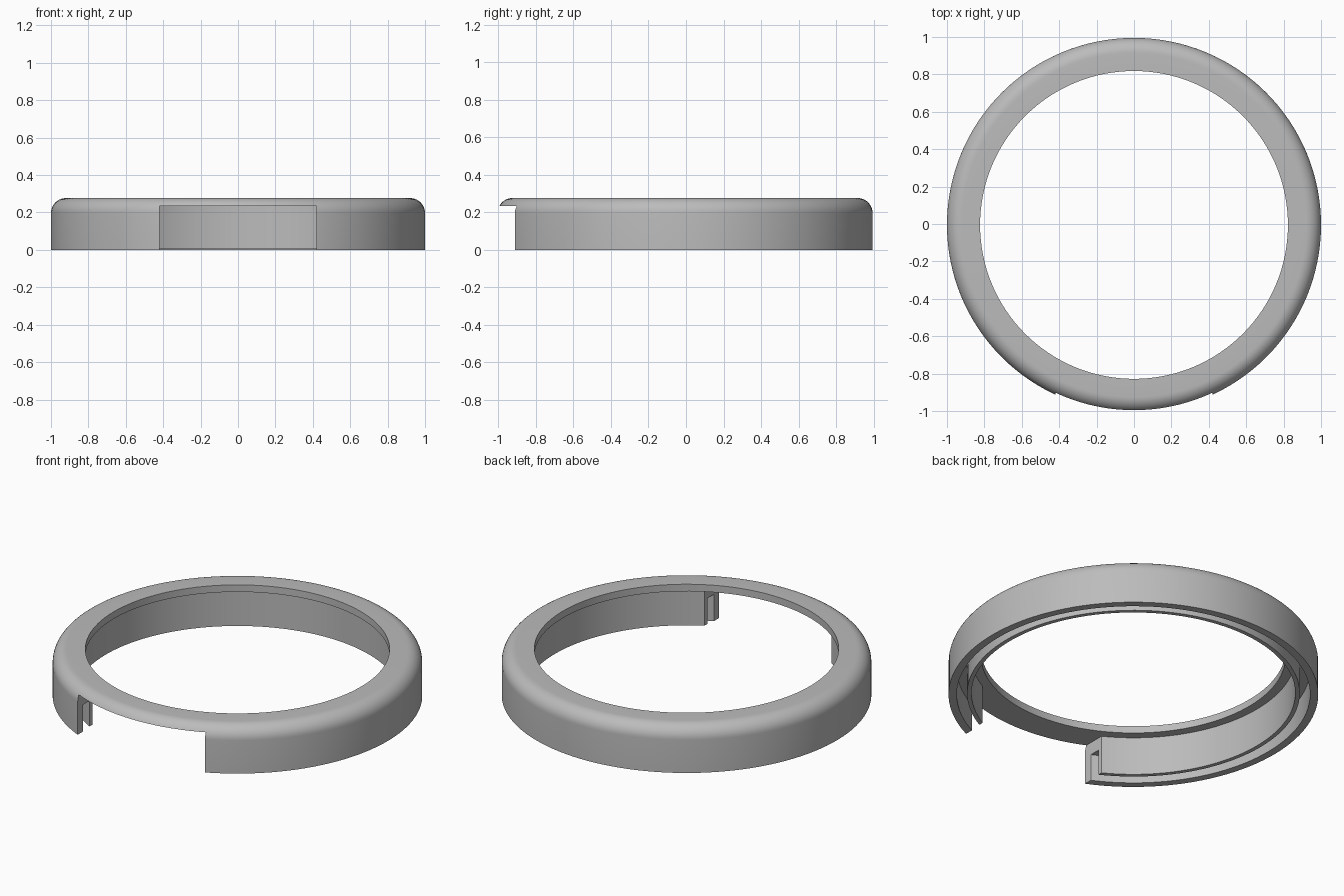
import bpy, bmesh
from math import sin, cos, pi, radians

SEGMENTS = 128
CENTRE_Y = -0.005          # the gap trims the front slightly, so the ring sits back
HEIGHT, LIP_Z, CHANNEL_Z = 0.277, 0.235, 0.16
FILLET = 0.08
GAP_HALF = 0.42

old = bpy.data.objects.get("Cube")
if old:
    bpy.data.objects.remove(old, do_unlink=True)


def make_material(name, colour):
    mat = bpy.data.materials.new(name)
    mat.use_nodes = True
    mat.diffuse_color = colour
    mat.node_tree.nodes["Principled BSDF"].inputs["Base Color"].default_value = colour
    return mat


def make_object(name, bm):
    bmesh.ops.recalc_face_normals(bm, faces=bm.faces)
    mesh = bpy.data.meshes.new(name)
    bm.to_mesh(mesh)
    bm.free()
    obj = bpy.data.objects.new(name, mesh)
    bpy.context.collection.objects.link(obj)
    return obj


def lathe(name, profile):
    """Revolve a closed (radius, height) profile into a ring."""
    bm = bmesh.new()
    rings = []
    for i in range(SEGMENTS):
        a = 2 * pi * i / SEGMENTS
        rings.append([bm.verts.new((r * cos(a), r * sin(a) + CENTRE_Y, z))
                      for r, z in profile])
    n = len(profile)
    for i in range(SEGMENTS):
        here, after = rings[i], rings[(i + 1) % SEGMENTS]
        for j in range(n):
            k = (j + 1) % n
            bm.faces.new((here[j], after[j], after[k], here[k]))
    return make_object(name, bm)


# Cross-section: outer wall with rounded shoulder, lip, inner wall, open channel
shoulder = [(1 - FILLET + FILLET * cos(a), HEIGHT - FILLET + FILLET * sin(a))
            for a in (radians(90) * i / 10 for i in range(11))]
profile = [(1, 0)] + shoulder + [
    (0.823, HEIGHT), (0.823, LIP_Z), (0.876, LIP_Z),
    (0.876, 0.007), (0.9, 0.007),
    (0.9, CHANNEL_Z), (0.956, CHANNEL_Z), (0.956, 0)]
ring = lathe("bezel_ring", profile)

# Straight-sided gap through both walls at the front, below the lip
bm = bmesh.new()
bmesh.ops.create_cube(bm, size=1)
for v in bm.verts:
    v.co.x = GAP_HALF if v.co.x > 0 else -GAP_HALF
    v.co.y = -0.5 if v.co.y > 0 else -1.3
    v.co.z = LIP_Z if v.co.z > 0 else -0.2
cutter = make_object("gap_cutter", bm)
cutter.hide_render = True

cut = ring.modifiers.new("front_gap", 'BOOLEAN')
cut.operation = 'DIFFERENCE'
cut.solver = 'EXACT'
cut.object = cutter

bpy.ops.object.select_all(action='DESELECT')
ring.select_set(True)
bpy.context.view_layer.objects.active = ring
bpy.ops.object.modifier_apply(modifier=cut.name)
bpy.data.objects.remove(cutter, do_unlink=True)

ring.data.materials.clear()
ring.data.materials.append(make_material("light_grey", (0.5, 0.5, 0.5, 1)))
bpy.ops.object.shade_smooth_by_angle(angle=radians(30))
